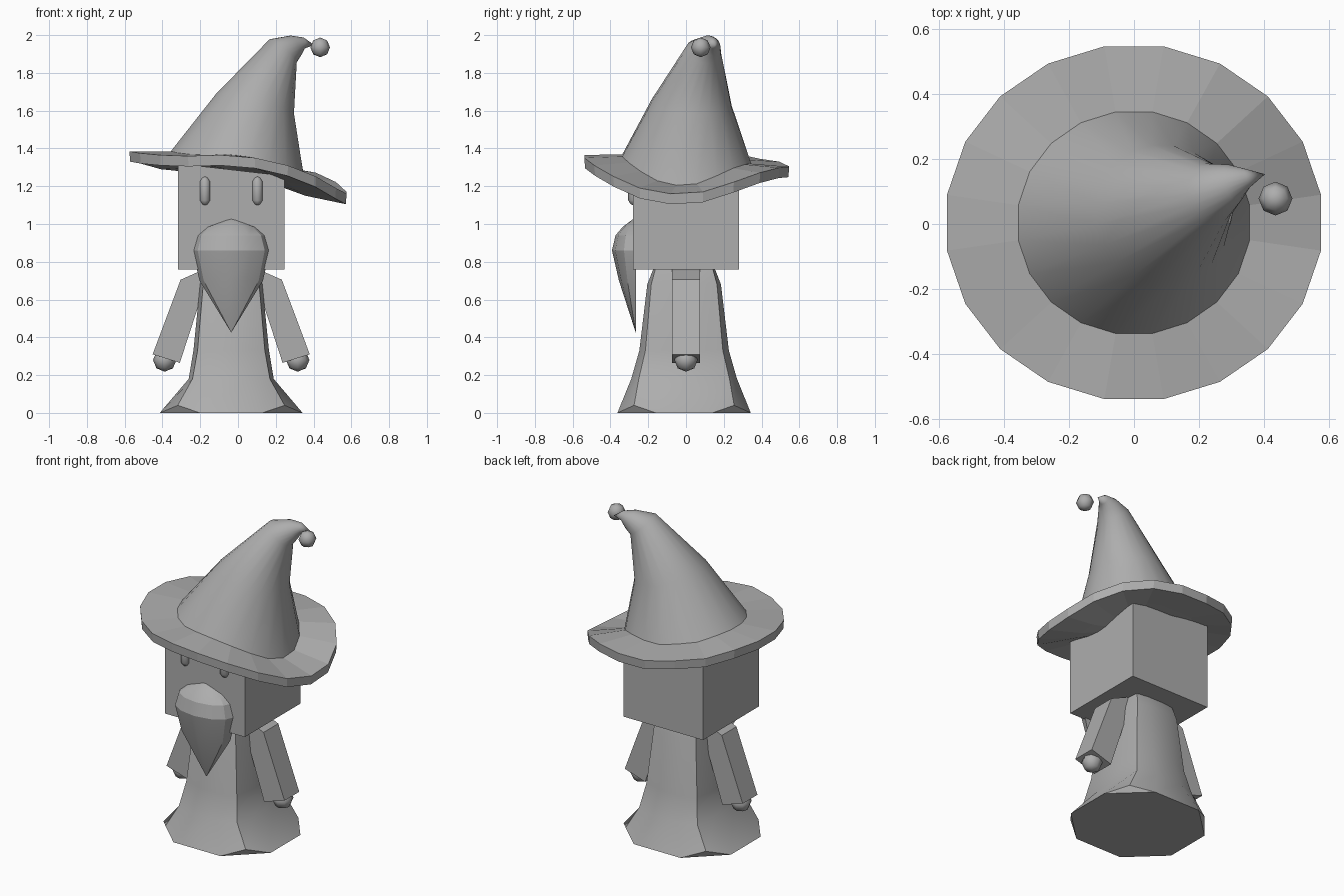
import bpy, bmesh, math
from math import sin, cos, pi, radians
from mathutils import Matrix, Vector

if "Cube" in bpy.data.objects:
    bpy.data.objects.remove(bpy.data.objects["Cube"])

CX = -0.036  # the figure's own centre line
grey = bpy.data.materials.new("mid grey")
grey.diffuse_color = (0.42, 0.42, 0.42, 1)
grey.use_nodes = True
grey.node_tree.nodes["Principled BSDF"].inputs["Base Color"].default_value = grey.diffuse_color


def finish(name, bm, smooth=None):
    bmesh.ops.remove_doubles(bm, verts=bm.verts, dist=1e-5)
    bmesh.ops.recalc_face_normals(bm, faces=bm.faces)
    me = bpy.data.meshes.new(name)
    bm.to_mesh(me)
    bm.free()
    me.materials.append(grey)
    ob = bpy.data.objects.new(name, me)
    bpy.context.collection.objects.link(ob)
    if smooth:
        bpy.ops.object.select_all(action='DESELECT')
        ob.select_set(True)
        bpy.context.view_layer.objects.active = ob
        bpy.ops.object.shade_smooth_by_angle(angle=radians(smooth))
    return ob


def loft(name, rings, smooth=None, start=None, end=None, cap=(False, False)):
    """Skin closed rings of points; start/end are optional tip points."""
    bm = bmesh.new()
    vs = [[bm.verts.new(p) for p in r] for r in rings]
    n = len(vs[0])
    for a, b in zip(vs, vs[1:]):
        for i in range(n):
            bm.faces.new((a[i], a[(i + 1) % n], b[(i + 1) % n], b[i]))
    for tip, r in ((start, vs[0]), (end, vs[-1])):
        if tip:
            t = bm.verts.new(tip)
            for i in range(n):
                bm.faces.new((t, r[i], r[(i + 1) % n]))
    for flag, r in zip(cap, (vs[0], vs[-1])):
        if flag:
            bm.faces.new(r)
    return finish(name, bm, smooth)


def ball(name, loc, r):
    bm = bmesh.new()
    bmesh.ops.create_uvsphere(bm, u_segments=8, v_segments=4, radius=r)
    bmesh.ops.translate(bm, verts=bm.verts, vec=loc)
    return finish(name, bm, 60)


# Head: cube whose hidden top follows the drooping brim
bm = bmesh.new()
bmesh.ops.create_cube(bm, size=0.562)
bmesh.ops.translate(bm, verts=bm.verts, vec=(CX, 0, 1.039))
for v in bm.verts:
    if v.co.z > 1 and v.co.x > 0:
        v.co.z = 1.255
finish("head", bm)

# Robe: four panels with sharp corners flaring to an octagonal hem
# (z, side x/y, half flat x/y, corner x/y, corner z)
robe = []
for z, ax, ay, qx, qy, dx, dy, dz in (
        (0, .378, .353, .165, .15, .2715, .2515, 0),
        (0, .378, .353, .165, .15, .283, .265, .04),
        (.18, .225, .28, .09, .09, .205, .24, .18),
        (.33, .2, .237, .08, .08, .178, .205, .33),
        (.68, .165, .195, .07, .07, .148, .174, .68),
        (.77, .14, .16, .06, .06, .13, .15, .77)):
    quad = ((ax, qy, z), (dx, dy, dz), (qx, ay, z))
    pts = list(quad) + [(-x, y, h) for x, y, h in quad[::-1]]
    pts += [(-x, -y, h) for x, y, h in pts]
    robe.append([(CX + x, y - .01, h) for x, y, h in pts])
loft("robe", robe, 35, cap=(True, True))

# Sleeves, hands and eyes on both sides
sleeve = ((.12, .765), (.155, .755), (.268, .705), (.416, .31), (.272, .265), (.13, .7))
for side, s in (("left", 1), ("right", -1)):
    loft(side + "_sleeve",
         [[(CX + s * x, y, z) for x, z in sleeve] for y in (-.074, .074)],
         cap=(True, True))
    ball(side + "_hand", (CX + s * .352, 0, .28), .062)
    eye = []
    for z, r in ((1.105, .015), (1.125, .028), (1.225, .028), (1.245, .015)):
        eye.append([(CX + s * .139 + r * cos(k * pi / 4), -.278 + r * sin(k * pi / 4), z)
                    for k in range(8)])
    loft(side + "_eye", eye, 60, (CX + s * .139, -.278, 1.098), (CX + s * .139, -.278, 1.252))

# Beard: faceted half-round teardrop with a flat back (z, half width, depth)
beard = []
for z, w, d in ((.985, .13, .07), (.94, .182, .108), (.86, .205, .127), (.70, .168, .09)):
    beard.append([(CX + w * cos(pi * k / 6), -.265 - d * sin(pi * k / 6), z)
                  for k in range(7)])
loft("beard", beard, 22, (CX, -.275, 1.03), (CX, -.266, .425))

# Hat brim: twenty-sided wavy slab, heights run counter-clockwise from the low side
N = 20
rim = (1.17, 1.222, 1.272, 1.298, 1.303, 1.305, 1.33, 1.345, 1.375, 1.385,
       1.385, 1.375, 1.365, 1.36, 1.365, 1.35, 1.31, 1.252, 1.19, 1.16)
ang = [radians(9 + 18 * k) for k in range(N)]
collar = [z + .2 * (1.385 - z) for z in rim]


def ring(rx, ry, heights, drop=0):
    return [(rx * cos(a), ry * sin(a) + .004, z - drop) for a, z in zip(ang, heights)]


loft("hat_brim", [ring(.36, .345, collar), ring(.582, .549, rim),
                  ring(.578, .545, rim, .055), ring(.36, .345, collar, .055)],
     end=(0, 0, 1.28))

# Hat cone: rings bending over toward the tip (centre, radius, tilt)
cone = [ring(.36, .345, collar)]
lean = Vector((-sin(radians(18)), cos(radians(18)), 0))
for c, r, tilt in (((.09, .03, 1.635), .215, 15), ((.238, .093, 1.915), .095, 42),
                   ((.305, .125, 1.945), .06, 62), ((.348, .142, 1.958), .03, 85)):
    rot = Matrix.Rotation(radians(tilt), 3, lean)
    cone.append([Vector(c) + rot @ Vector((r * cos(a), r * sin(a), 0)) for a in ang])
loft("hat_cone", cone, 60, end=(.403, .153, 1.948))

# Bobble hanging beside the tip
ball("hat_bobble", (.435, .078, 1.935), .052)
